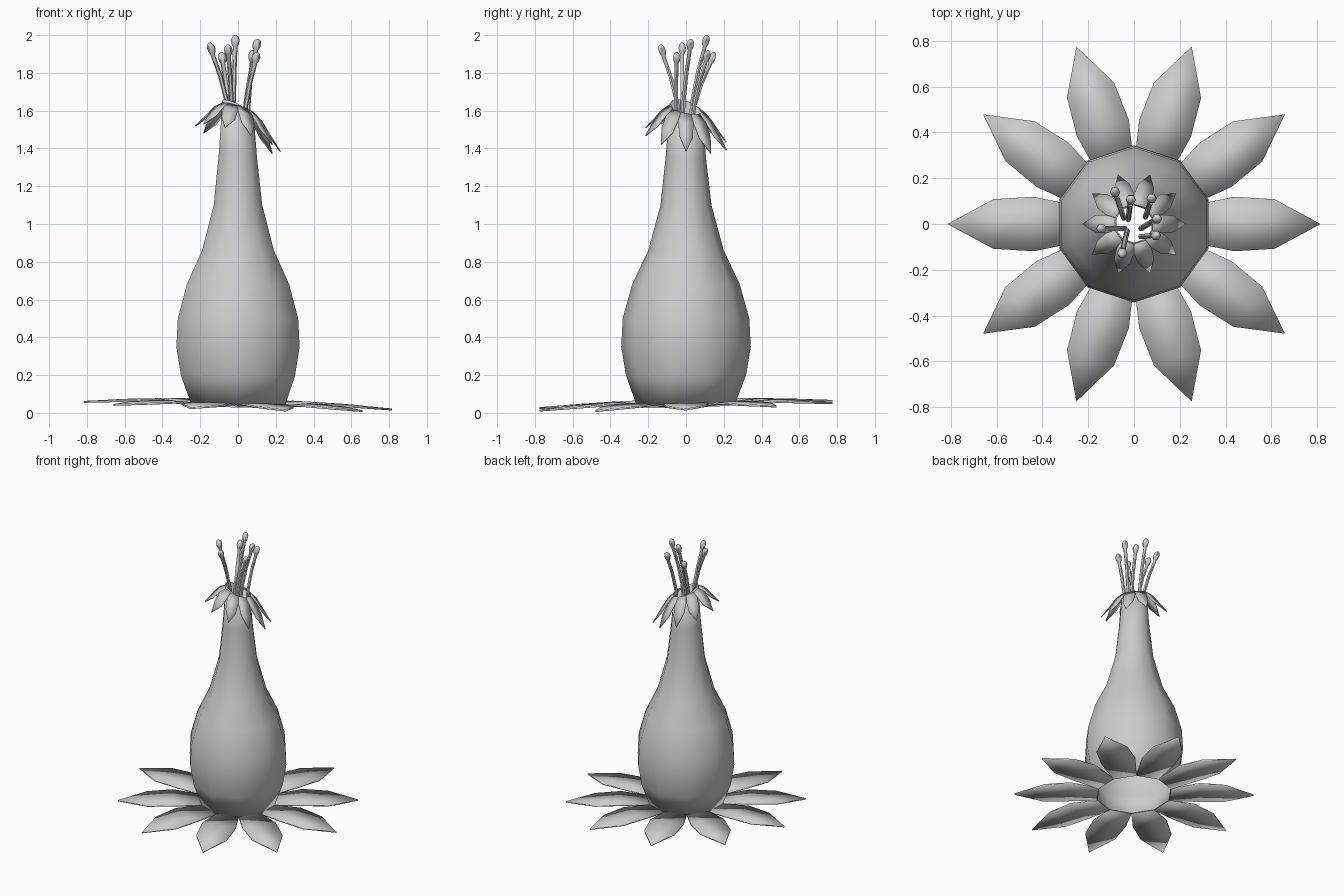
import bpy, bmesh
from math import sin, cos, pi
from mathutils import Vector

if "Cube" in bpy.data.objects:
    bpy.data.objects.remove(bpy.data.objects["Cube"])

N = 10


def finish(name, bm, angle, thickness=0, offset=0):
    bmesh.ops.recalc_face_normals(bm, faces=bm.faces)
    me = bpy.data.meshes.new(name)
    bm.to_mesh(me)
    bm.free()
    ob = bpy.data.objects.new(name, me)
    bpy.context.collection.objects.link(ob)
    bpy.ops.object.select_all(action='DESELECT')
    ob.select_set(True)
    bpy.context.view_layer.objects.active = ob
    bpy.ops.object.shade_smooth_by_angle(angle=angle)
    if thickness:
        mod = ob.modifiers.new("thickness", 'SOLIDIFY')
        mod.thickness = thickness
        mod.offset = offset
    return ob


def skin(bm, rings):
    for a, b in zip(rings, rings[1:]):
        n = len(a)
        for i in range(n):
            bm.faces.new((a[i], a[(i + 1) % n], b[(i + 1) % n], b[i]))


# Tilts (slope in x, slope in y) of the base and of the mouth
BASE_TILT, MOUTH_TILT = (-0.025, 0.025), (-0.5, -0.3)

# Vase-shaped body: open ten-sided tube (radius, z, tilt)
profile = [(0.26, 0.04, BASE_TILT), (0.318, 0.2, (0, 0)), (0.343, 0.35, (0, 0)),
           (0.335, 0.5, (0, 0)), (0.285, 0.68, (0, 0)), (0.2, 0.86, (0, 0)),
           (0.135, 1.1, (0, 0)), (0.106, 1.36, (-0.15, -0.1)), (0.087, 1.61, MOUTH_TILT)]
bm = bmesh.new()
rings = []
for r, z, t in profile:
    ring = []
    for k in range(N):
        a = 2 * pi * (k + 0.5) / N
        x, y = r * cos(a), r * sin(a)
        ring.append(bm.verts.new((x, y, z + t[0] * x + t[1] * y)))
    rings.append(ring)
skin(bm, rings)
finish("body", bm, 0.7, 0.006, -1)


# Petal wreath: each petal is (radius, half width, height) ending in a point
def wreath(name, shape, tilt, thickness):
    bm = bmesh.new()
    for k in range(N):
        a = 2 * pi * k / N
        u, v = Vector((cos(a), sin(a), 0)), Vector((-sin(a), cos(a), 0))
        rows = []
        for r, w, z in shape:
            row = []
            for s in ((-1, 1) if w else (0,)):
                p = u * r + v * w * s
                p.z = z + tilt[0] * p.x + tilt[1] * p.y
                row.append(bm.verts.new(p))
            rows.append(row)
        for lo, hi in zip(rows, rows[1:]):
            bm.faces.new(lo + hi[::-1])
    finish(name, bm, 0.5, thickness)


wreath("base_petals", [(0.247, 0.08, 0.04), (0.44, 0.119, 0.058),
                       (0.615, 0.108, 0.05), (0.815, 0, 0.038)], BASE_TILT, 0.01)
wreath("mouth_petals", [(0.083, 0.027, 1.61), (0.125, 0.04, 1.575),
                        (0.17, 0.036, 1.515), (0.225, 0, 1.45)], (-0.3, -0.18), 0.006)

# Stamens: base x, y then tip x, y, z
stamens = [(-0.04, -0.02, -0.135, -0.02, 1.96), (-0.03, -0.03, -0.05, -0.12, 1.95),
           (0.03, -0.02, 0.095, 0.02, 1.98), (0.03, -0.055, 0.09, -0.05, 1.91),
           (-0.025, 0.02, -0.015, 0.1, 2.0), (-0.045, 0.025, -0.08, 0.13, 1.91),
           (0.05, 0.03, 0.075, 0.105, 1.92)]
bm = bmesh.new()
for bx, by, tx, ty, tz in stamens:
    base, tip = Vector((bx, by, 1.5)), Vector((tx, ty, tz - 0.06))
    lean = (tip - base).normalized()
    # Bent stalk, then a swollen rounded tip
    stations = []
    for t, f in ((0, 0), (0.35, 0.18), (0.7, 0.55), (1, 1)):
        p = base.lerp(tip, f)
        p.z = base.z + (tip.z - base.z) * t
        stations.append((p, 0.012))
    for h, r in ((0.012, 0.019), (0.033, 0.023), (0.05, 0.017), (0.06, 0.006)):
        stations.append((tip + Vector((lean.x * h, lean.y * h, h)), r))
    rings = [[bm.verts.new(p + Vector((r * cos(i * pi / 3), r * sin(i * pi / 3), 0)))
              for i in range(6)] for p, r in stations]
    skin(bm, rings)
    bm.faces.new(rings[-1])
    bm.faces.new(rings[0][::-1])
finish("stamens", bm, 1.0)
